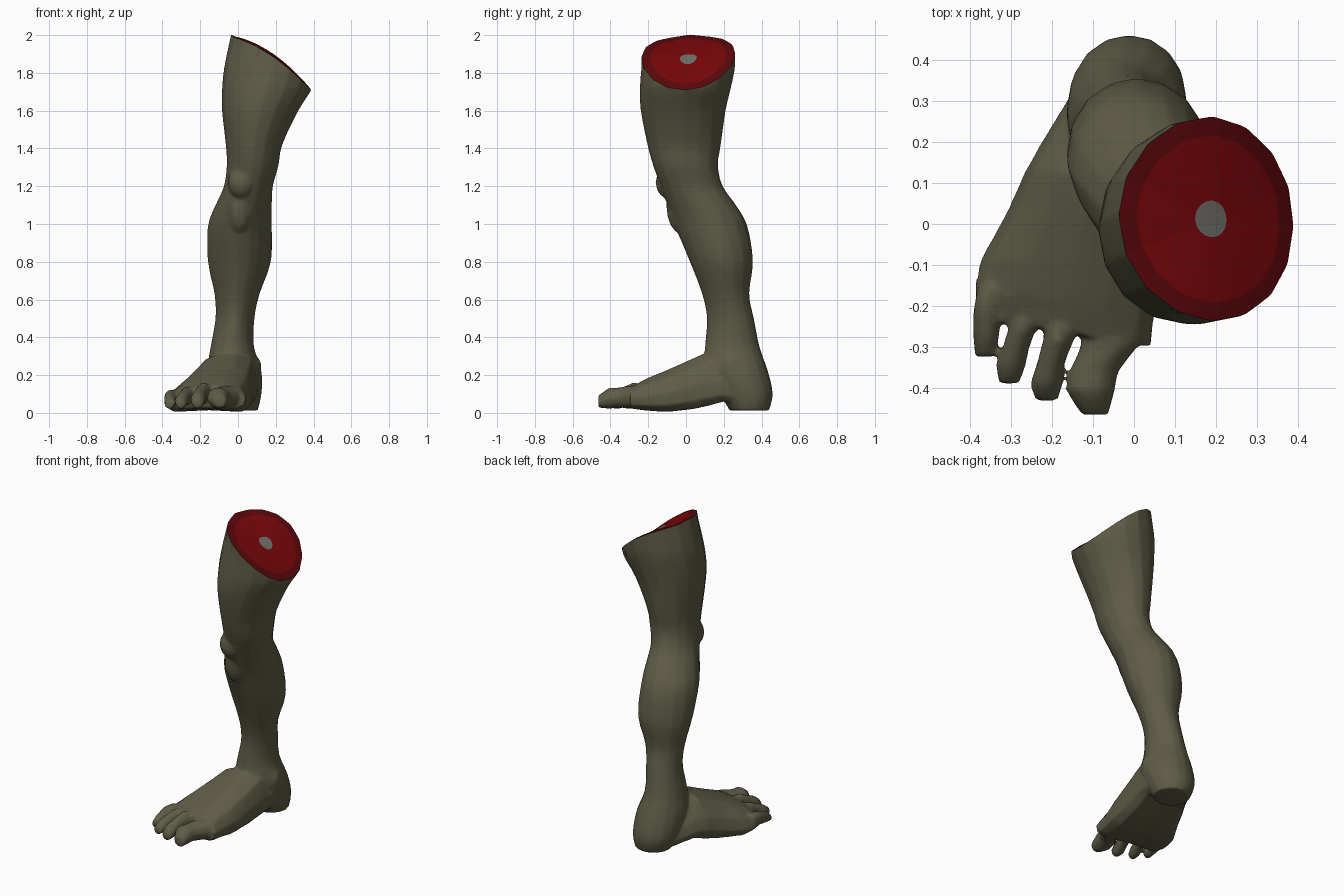
import bpy, bmesh, math
from mathutils import Vector, Matrix

if "Cube" in bpy.data.objects:
    bpy.data.objects.remove(bpy.data.objects["Cube"])


def material(name, rgb):
    m = bpy.data.materials.new(name)
    m.diffuse_color = (*rgb, 1)
    m.use_nodes = True
    m.node_tree.nodes["Principled BSDF"].inputs["Base Color"].default_value = m.diffuse_color
    return m


skin = material("olive_skin", (0.115, 0.108, 0.062))
rim_red = material("dark_red", (0.105, 0.002, 0.003))
flesh = material("flesh_red", (0.19, 0.002, 0.003))
bone = material("bone_grey", (0.17, 0.165, 0.145))

bm = bmesh.new()


def loft(rings):
    """Closed skin through a row of rings with equal point counts."""
    rows = [[bm.verts.new(p) for p in ring] for ring in rings]
    n = len(rows[0])
    for a, b in zip(rows, rows[1:]):
        for i in range(n):
            j = (i + 1) % n
            bm.faces.new((a[i], a[j], b[j], b[i]))
    bm.faces.new(rows[0][::-1])
    bm.faces.new(rows[-1])


def smooth_rows(rows, steps=3):
    """Catmull-Rom curve through rows of numbers."""
    out = []
    for i in range(len(rows) - 1):
        a, b, c, d = (rows[max(i - 1, 0)], rows[i], rows[i + 1],
                      rows[min(i + 2, len(rows) - 1)])
        for s in range(steps):
            t = s / steps
            out.append([q + .5 * t * (r - p + t * (2 * p - 5 * q + 4 * r - w
                        + t * (3 * (q - r) + w - p))) for p, q, r, w in zip(a, b, c, d)])
    return out + [rows[-1]]


def oval(x0, x1, y0, y1, z, n=16):
    """Oval ring, narrowed towards the shin below the knee."""
    taper = 0.2 * max(0, min(1, (z - .3) / .15, (1.2 - z) / .15))
    pts = []
    for i in range(n):
        a = 2 * math.pi * i / n
        w = (x1 - x0) / 2 * (1 - taper * max(0, -math.sin(a)))
        pts.append(((x0 + x1) / 2 + w * math.cos(a),
                    (y0 + y1) / 2 + (y1 - y0) / 2 * math.sin(a), z))
    return pts


# Thigh, knee, calf, ankle and heel: x0, x1, y0, y1, z
leg = [
    (-.02, .56, -.22, .27, 2.08), (-.07, .45, -.235, .262, 1.85),
    (-.085, .395, -.245, .238, 1.72), (-.085, .32, -.24, .21, 1.6),
    (-.065, .235, -.205, .185, 1.42), (-.06, .215, -.175, .17, 1.31),
    (-.075, .185, -.135, .195, 1.2), (-.12, .18, -.1, .265, 1.1),
    (-.16, .18, -.06, .325, .99), (-.16, .175, .02, .355, .8),
    (-.125, .115, .085, .335, .63), (-.12, .088, .11, .36, .5),
    (-.145, .085, .1, .39, .35), (-.165, .125, .1, .435, .22),
    (-.15, .125, .18, .46, .1), (-.11, .105, .23, .44, .012),
]
loft([oval(*r) for r in smooth_rows(leg)])

# Foot body: y, x0, x1, z0, z1, slant of the section
section = [(.08, 0), (0, .2), (.06, .5), (.25, .84), (.5, .97), (.72, 1),
           (.92, .82), (1, .45), (.98, .15), (.88, 0), (.5, .04)]
foot = [
    (.34, -.14, .11, .03, .2, 0), (.2, -.225, .11, .06, .29, 0),
    (.13, -.265, .1, .04, .33, 0), (.04, -.305, .09, .02, .29, 0),
    (-.1, -.375, .075, .005, .225, -.05), (-.19, -.39, .05, .012, .185, -.13),
    (-.265, -.375, .042, .022, .145, -.16),
]
loft([[(x0 + (x1 - x0) * u, y + k * (x1 - x0) * (u - .5), z0 + (z1 - z0) * v)
       for u, v in section] for y, x0, x1, z0, z1, k in foot])


# Toes: x, y, z, half width, half height along each toe
def toe(path):
    n = 10
    loft([[(x + w * math.cos(2 * math.pi * i / n), y,
            z + h * math.sin(2 * math.pi * i / n)) for i in range(n)]
          for x, y, z, w, h in path])


toe([(-.04, -.2, .085, .08, .06), (-.062, -.3, .085, .07, .062),
     (-.098, -.36, .08, .06, .055), (-.106, -.405, .078, .06, .058),
     (-.095, -.464, .06, .034, .034)])
toe([(-.17, -.2, .1, .042, .05), (-.183, -.28, .107, .038, .056),
     (-.203, -.34, .088, .034, .047), (-.214, -.39, .068, .04, .046),
     (-.212, -.43, .05, .028, .028)])
toe([(-.255, -.18, .09, .038, .045), (-.27, -.25, .095, .035, .048),
     (-.287, -.3, .078, .033, .043), (-.3, -.345, .062, .037, .04),
     (-.304, -.388, .046, .026, .025)])
toe([(-.345, -.15, .08, .035, .045), (-.358, -.21, .078, .034, .045),
     (-.36, -.28, .06, .032, .038), (-.363, -.323, .045, .026, .025)])


# Kneecap and ankle knobs
def knob(loc, size):
    bmesh.ops.create_uvsphere(bm, u_segments=12, v_segments=8, radius=1,
                              matrix=Matrix.Translation(loc) @ Matrix.Diagonal((*size, 1)))


knob((.02, -.085, 1.22), (.075, .077, .09))
knob((.01, -.03, 1.1), (.07, .075, .15))
knob((.075, .24, .24), (.05, .06, .07))
knob((-.12, .26, .25), (.045, .06, .07))

# Fuse the parts into one organic skin
bmesh.ops.recalc_face_normals(bm, faces=bm.faces[:])
mesh = bpy.data.meshes.new("severed_leg")
bm.to_mesh(mesh)
bm.free()
obj = bpy.data.objects.new("severed_leg", mesh)
bpy.context.collection.objects.link(obj)
fuse = obj.modifiers.new("fuse", 'REMESH')
fuse.mode = 'VOXEL'
fuse.voxel_size = 0.008
soften = obj.modifiers.new("soften", 'SMOOTH')
soften.factor = 0.5
soften.iterations = 8
reduce = obj.modifiers.new("reduce", 'DECIMATE')
reduce.ratio = 0.06
graph = bpy.context.evaluated_depsgraph_get()
fused = bpy.data.meshes.new_from_object(obj.evaluated_get(graph))
obj.modifiers.clear()
obj.data = fused
fused.materials.clear()
for m in (skin, rim_red, flesh, bone):
    fused.materials.append(m)

# Slanted cut through the thigh, its edge arched along x
bm = bmesh.new()
bm.from_mesh(fused)
normal = Vector((.69, -.03, 1)).normalized()
cut = bmesh.ops.bisect_plane(bm, geom=bm.verts[:] + bm.edges[:] + bm.faces[:],
                             plane_co=(-.02, 0, 1.99), plane_no=normal, clear_outer=True)
for f in bm.faces:
    f.material_index = 0
edges = [e for e in cut["geom_cut"] if isinstance(e, bmesh.types.BMEdge)]
for v in {v for e in edges for v in e.verts}:
    t = max(0, min(1, (v.co.x + .02) / .41))
    v.co.z += .18 * t * (1 - t)
cap = bmesh.ops.holes_fill(bm, edges=edges, sides=0)["faces"][0]
cap.material_index = 1

# Rim, flesh and bone as rings shrinking to the middle
for mat, scale, lift in ((2, .82, .008), (3, .22, .012)):
    centre = cap.calc_center_bounds()
    inner = bmesh.ops.extrude_discrete_faces(bm, faces=[cap])["faces"][0]
    for v in inner.verts:
        v.co = centre + (v.co - centre) * scale + normal * lift
    for e in inner.edges:
        for f in e.link_faces:
            if f is not inner:
                f.material_index = mat - 1
    inner.material_index = mat
    cap = inner
bmesh.ops.recalc_face_normals(bm, faces=bm.faces[:])
bm.to_mesh(fused)
bm.free()

bpy.context.view_layer.objects.active = obj
obj.select_set(True)
bpy.ops.object.shade_smooth_by_angle(angle=math.radians(42))
